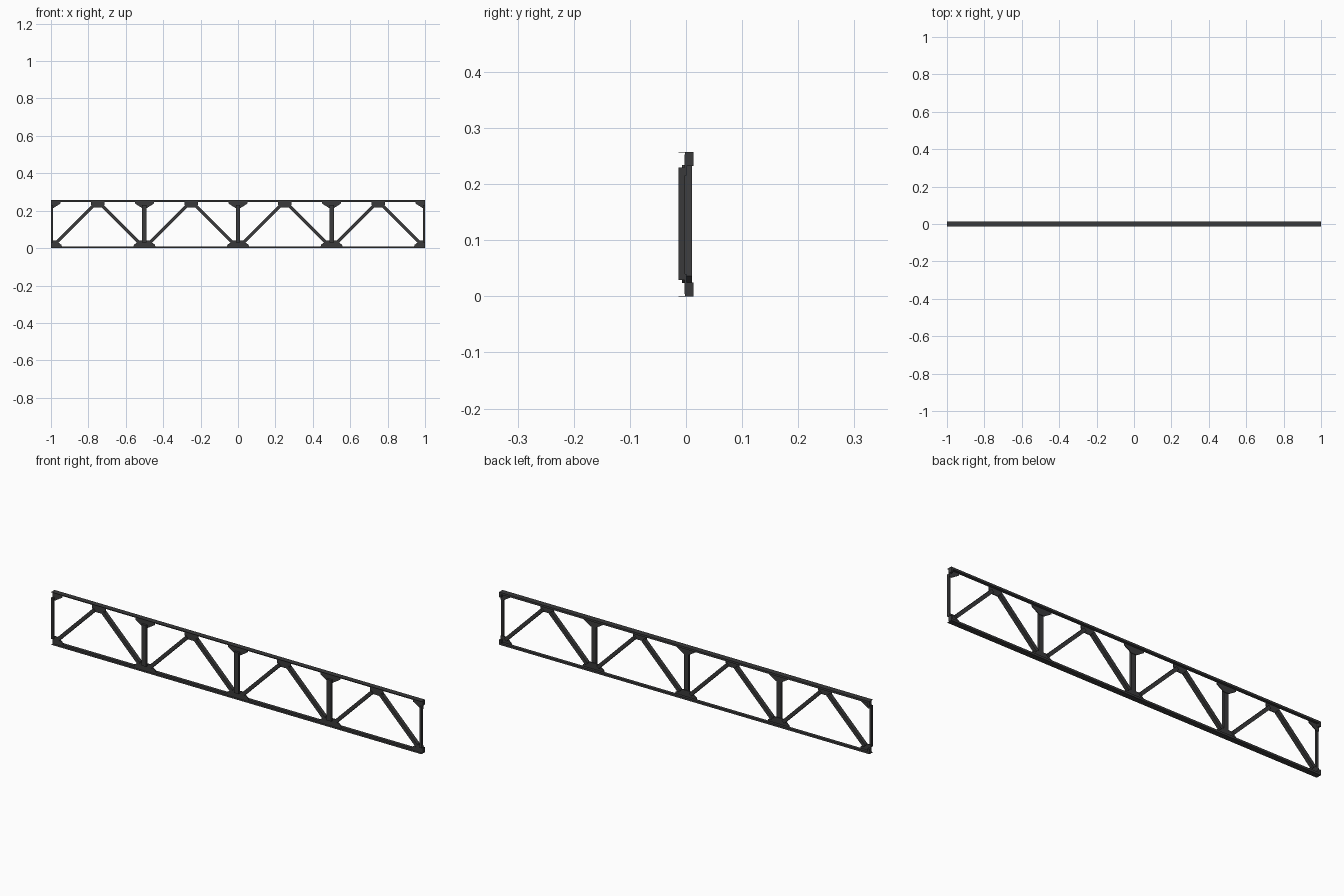
import bpy, bmesh
from math import hypot

if "Cube" in bpy.data.objects:
    bpy.data.objects.remove(bpy.data.objects["Cube"])

L, H = 1.0, 0.257          # half length, height
Y0, Y1 = -0.002, 0.0135    # depth range of the chord webs

mat = bpy.data.materials.new("dark_steel")
mat.diffuse_color = (0.042, 0.042, 0.043, 1)
mat.use_nodes = True
mat.node_tree.nodes["Principled BSDF"].inputs["Base Color"].default_value = mat.diffuse_color


def prism(name, pts, y0, y1):
    """Extrude an x-z outline between two depths."""
    bm = bmesh.new()
    face = bm.faces.new([bm.verts.new((x, y0, z)) for x, z in pts])
    ext = bmesh.ops.extrude_face_region(bm, geom=[face])
    verts = [g for g in ext["geom"] if isinstance(g, bmesh.types.BMVert)]
    bmesh.ops.translate(bm, verts=verts, vec=(0, y1 - y0, 0))
    bmesh.ops.recalc_face_normals(bm, faces=bm.faces)
    me = bpy.data.meshes.new(name)
    bm.to_mesh(me)
    bm.free()
    me.materials.append(mat)
    ob = bpy.data.objects.new(name, me)
    bpy.context.collection.objects.link(ob)
    return ob


def rect(name, x0, x1, z0, z1, y0, y1):
    return prism(name, [(x0, z0), (x1, z0), (x1, z1), (x0, z1)], y0, y1)


def bar(name, a, b, w, y0, y1):
    """Straight member of width w between two x-z points."""
    dx, dz = b[0] - a[0], b[1] - a[1]
    d = hypot(dx, dz)
    nx, nz = -dz / d * w / 2, dx / d * w / 2
    return prism(name, [(a[0] + nx, a[1] + nz), (b[0] + nx, b[1] + nz),
                        (b[0] - nx, b[1] - nz), (a[0] - nx, a[1] - nz)], y0, y1)


# Chords with a thin full-width outer flange
rect("bottom_chord", -L, L, 0, 0.010, Y0, Y1)
rect("bottom_flange", -L, L, 0, 0.0008, -Y1, Y1)
rect("top_chord", -L, L, H - 0.010, H, Y0, Y1)
rect("top_flange", -L, L, H - 0.0008, H, -Y1, Y1)

# Posts between the chords, with their lower and upper gusset plates
for x in (-0.5, 0, 0.5):
    rect("middle_post", x - 0.012, x + 0.012, 0.029, 0.230, -0.0135, -0.002)
    prism("bottom_gusset", [(x - 0.060, 0.004), (x + 0.060, 0.004), (x + 0.056, 0.018),
                            (x + 0.026, 0.040), (x - 0.026, 0.040), (x - 0.056, 0.018)],
          -0.003, 0.001)
    prism("top_gusset", [(x - 0.052, H - 0.004), (x - 0.052, H - 0.018), (x - 0.014, 0.215),
                         (x + 0.014, 0.215), (x + 0.052, H - 0.018), (x + 0.052, H - 0.004)],
          -0.003, 0.001)

# Ends: thin post, corner blocks and half gussets
for s in (-1, 1):
    rect("end_post", s * L, s * (L - 0.010), 0.029, 0.230, -0.0135, -0.002)
    rect("bottom_end_block", s * L, s * (L - 0.010), 0, 0.025, Y0, Y1)
    rect("top_end_block", s * L, s * (L - 0.010), H - 0.025, H, Y0, Y1)
    prism("bottom_end_gusset", [(s * L, 0.004), (s * 0.940, 0.004), (s * 0.944, 0.018),
                                (s * 0.974, 0.040), (s * L, 0.040)], -0.003, 0.001)
    prism("top_end_gusset", [(s * L, H - 0.004), (s * 0.948, H - 0.004),
                             (s * 0.948, H - 0.018), (s * 0.986, 0.215), (s * L, 0.215)],
          -0.003, 0.001)

# Diagonals meeting at the upper panel points
for x in (-0.75, -0.25, 0.25, 0.75):
    prism("peak_gusset", [(x - 0.036, H - 0.004), (x - 0.036, 0.232), (x - 0.024, 0.218),
                          (x + 0.024, 0.218), (x + 0.036, 0.232), (x + 0.036, H - 0.004)],
          -0.003, 0.001)
    for s in (-1, 1):
        bar("diagonal", (x + s * 0.220, 0.030), (x + s * 0.022, 0.228), 0.017, -0.0075, 0.011)
